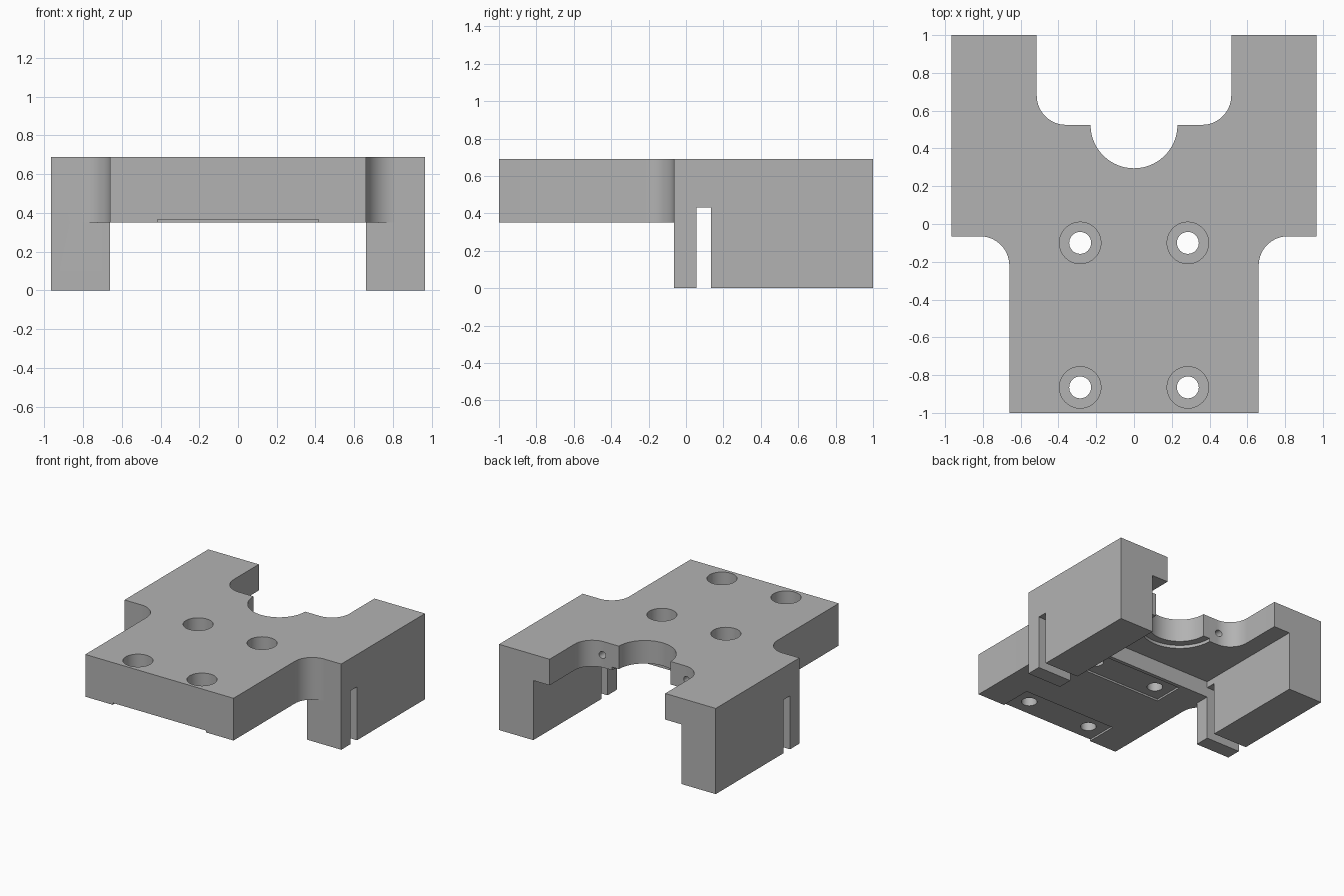
import bpy, bmesh, math

cube = bpy.data.objects.get("Cube")
if cube:
    bpy.data.objects.remove(cube, do_unlink=True)

grey = bpy.data.materials.new("plain_grey")
grey.use_nodes = True
colour = (0.45, 0.45, 0.45, 1)
grey.diffuse_color = colour
grey.node_tree.nodes["Principled BSDF"].inputs["Base Color"].default_value = colour

TOP, PLATE, REAR = 0.69, 0.35, 0.48   # top face, front underside, rear underside
INNER, OUTER = 0.66, 0.965            # inner and outer leg faces


def prism(name, outline, z0, z1):
    """Extrude a flat outline between two heights."""
    bm = bmesh.new()
    face = bm.faces.new([bm.verts.new((x, y, z0)) for x, y in outline])
    ext = bmesh.ops.extrude_face_region(bm, geom=[face])
    verts = [v for v in ext["geom"] if isinstance(v, bmesh.types.BMVert)]
    bmesh.ops.translate(bm, verts=verts, vec=(0, 0, z1 - z0))
    bmesh.ops.recalc_face_normals(bm, faces=bm.faces)
    mesh = bpy.data.meshes.new(name)
    bm.to_mesh(mesh)
    bm.free()
    obj = bpy.data.objects.new(name, mesh)
    bpy.context.collection.objects.link(obj)
    return obj


def arc(cx, cy, r, a0, a1, n=16):
    angles = [math.radians(a0 + (a1 - a0) * i / n) for i in range(n + 1)]
    return [(cx + r * math.cos(a), cy + r * math.sin(a)) for a in angles]


def box(x0, x1, y0, y1, z0, z1):
    return prism("cutter", [(x0, y0), (x1, y0), (x1, y1), (x0, y1)], z0, z1)


def drill(x, y, r, z0, z1):
    return prism("cutter", arc(x, y, r, 0, 360, 40)[:-1], z0, z1)


# Body outline: right half of the plan, then its mirror
half = [(INNER, -1)]
half += arc(0.815, -0.22, 0.155, 180, 90)
half += [(OUTER, -0.065), (OUTER, 1), (0.515, 1)]
half += arc(0.36, 0.68, 0.155, 0, -90)
half += arc(0, 0.525, 0.23, 0, -90, 24)
outline = half + [(-x, y) for x, y in reversed(half[:-1])]
body = prism("bracket_body", outline, 0, TOP)

cutters = [
    # space under the front plate and between the legs
    box(-1.2, 1.2, -1.2, -0.065, -0.1, PLATE),
    box(-INNER, INNER, -0.2, 0.06, -0.1, PLATE),
    box(-INNER, INNER, 0.055, 1.2, -0.1, REAR),
    # slot across both legs
    box(-1.2, 1.2, 0.055, 0.135, -0.1, 0.43),
    # shallow seats under the screw holes
    box(-0.415, 0.415, -1.2, -0.74, 0.2, PLATE + 0.015),
    box(-0.415, 0.415, -0.225, 0.025, 0.2, PLATE + 0.015),
    # round seat under the bore
    drill(0, 0.525, 0.29, 0.4, REAR + 0.025),
]
# Counterbored screw holes
for x in (-0.285, 0.285):
    for y in (-0.1, -0.865):
        cutters += [drill(x, y, 0.058, 0.2, 0.9), drill(x, y, 0.11, 0.5, 0.9)]
# Small blind holes in the rear wall
for x in (-0.375, 0.375):
    hole = drill(0, 0, 0.028, -0.2, 0.2)
    hole.rotation_euler.x = math.pi / 2
    hole.location = (x, 0.45, 0.58)
    cutters.append(hole)

for cutter in cutters:
    cutter.hide_render = True
    mod = body.modifiers.new("cut", "BOOLEAN")
    mod.operation = "DIFFERENCE"
    mod.solver = "EXACT"
    mod.object = cutter

# Bake the cuts and drop the cutters
bpy.context.view_layer.update()
graph = bpy.context.evaluated_depsgraph_get()
baked = bpy.data.meshes.new_from_object(body.evaluated_get(graph))
body.modifiers.clear()
body.data = baked
for cutter in cutters:
    bpy.data.objects.remove(cutter, do_unlink=True)

body.data.materials.clear()
body.data.materials.append(grey)
bpy.ops.object.select_all(action="DESELECT")
body.select_set(True)
bpy.context.view_layer.objects.active = body
bpy.ops.object.shade_smooth_by_angle(angle=math.radians(30))
